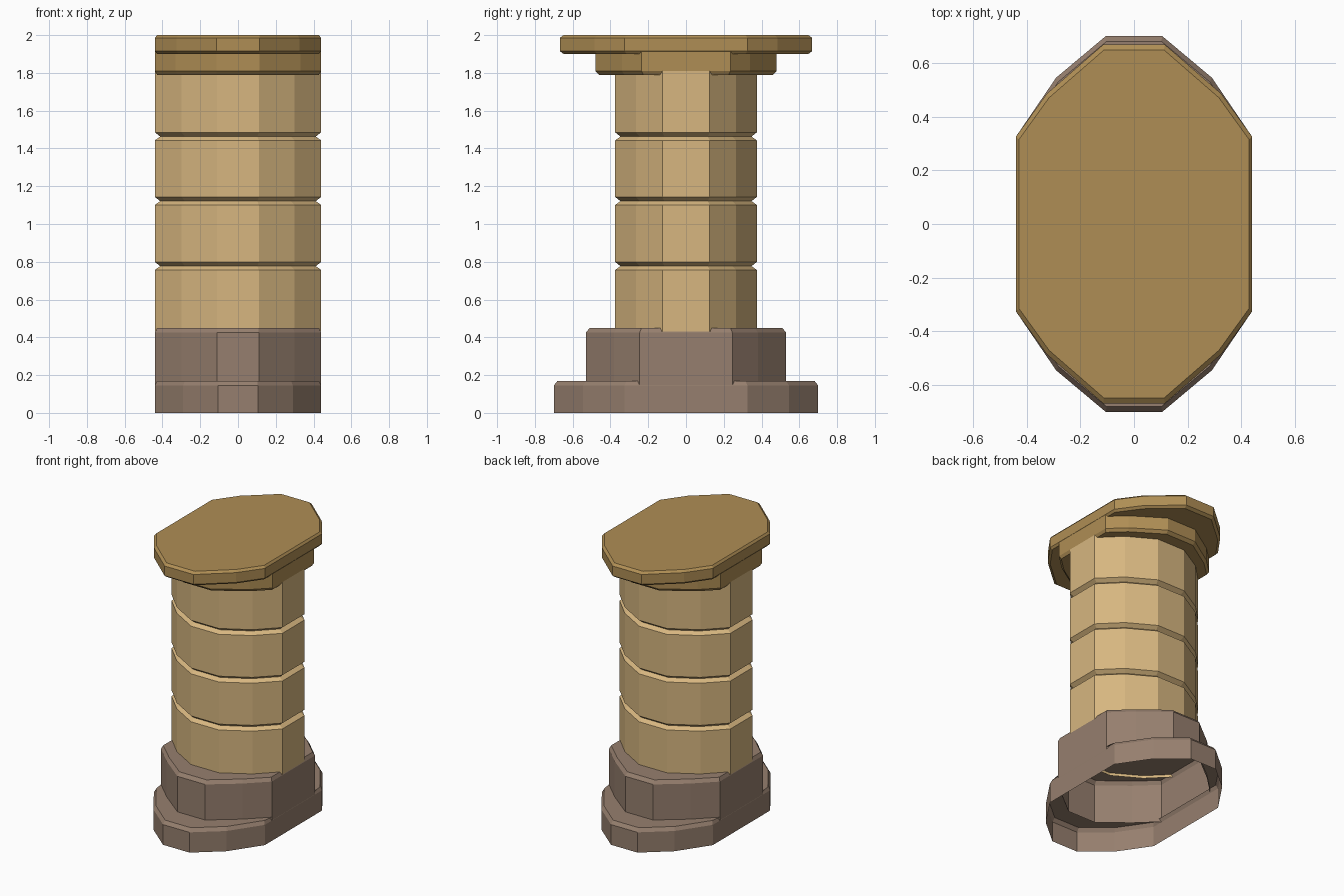
import bpy, bmesh

cube = bpy.data.objects.get("Cube")
if cube:
    bpy.data.objects.remove(cube, do_unlink=True)


def material(name, rgb):
    m = bpy.data.materials.new(name)
    m.use_nodes = True
    colour = (*rgb, 1)
    m.diffuse_color = colour
    m.node_tree.nodes["Principled BSDF"].inputs["Base Color"].default_value = colour
    return m


SAND = material("sand stone", (0.68, 0.47, 0.215))
OCHRE = material("ochre stone", (0.43, 0.27, 0.09))
BROWN = material("brown stone", (0.305, 0.212, 0.156))


def outline(quarter, dx=0, dy=0):
    """Mirror three corner points into a twelve-sided outline, drawn in by dx, dy."""
    q = [(x * (1 - dx / 0.44), y * (1 - dy / quarter[0][1])) for x, y in quarter]
    half = q[::-1] + [(-x, y) for x, y in q]
    return half + [(-x, -y) for x, y in half]


def loft(name, rings, mat, cap_top=True, cap_bottom=False):
    """Bridge a stack of (outline, height) rings."""
    bm = bmesh.new()
    stack = [[bm.verts.new((x, y, z)) for x, y in pts] for pts, z in rings]
    n = len(stack[0])
    for low, high in zip(stack, stack[1:]):
        for i in range(n):
            j = (i + 1) % n
            bm.faces.new((low[i], low[j], high[j], high[i]))
    if cap_top:
        bm.faces.new(stack[-1])
    if cap_bottom:
        bm.faces.new(stack[0][::-1])
    mesh = bpy.data.meshes.new(name)
    bm.to_mesh(mesh)
    bm.free()
    mesh.materials.append(mat)
    obj = bpy.data.objects.new(name, mesh)
    bpy.context.collection.objects.link(obj)
    return obj


# Corner points of each tier, from the rounded end to the flat side
foot = [(0.105, 0.70), (0.29, 0.545), (0.44, 0.325)]
plinth = [(0.11, 0.53), (0.30, 0.38), (0.44, 0.245)]
column = [(0.11, 0.375), (0.30, 0.265), (0.44, 0.125)]
collar = [(0.115, 0.48), (0.33, 0.34), (0.44, 0.235)]
slab = [(0.115, 0.668), (0.325, 0.485), (0.44, 0.325)]
CHAMFER = (0.012, 0.02)

# Hollow base: foot with a ledge, then the plinth
loft("base_foot", [
    (outline(foot), 0), (outline(foot), 0.145),
    (outline(foot, *CHAMFER), 0.17), (outline(plinth), 0.17),
], BROWN, cap_top=False)
loft("base_plinth", [
    (outline(plinth), 0.147), (outline(plinth), 0.425),
    (outline(plinth, *CHAMFER), 0.45),
], BROWN)

# Column shaft with three V-shaped grooves
shaft = [(outline(column), 0.43)]
for z in (0.778, 1.122, 1.464):
    shaft += [(outline(column), z - 0.021),
              (outline(column, 0.028, 0.028), z - 0.001),
              (outline(column), z + 0.021)]
shaft.append((outline(column), 1.81))
loft("column_shaft", shaft, SAND, cap_top=False)

# Capital: collar under a wide chamfered slab
loft("capital_collar", [
    (outline(collar, *CHAMFER), 1.79), (outline(collar), 1.81),
    (outline(collar), 1.913),
], OCHRE, cap_top=False, cap_bottom=True)
loft("capital_slab", [
    (outline(slab, *CHAMFER), 1.90), (outline(slab), 1.915),
    (outline(slab), 1.985), (outline(slab, *CHAMFER), 2.0),
], OCHRE, cap_bottom=True)
